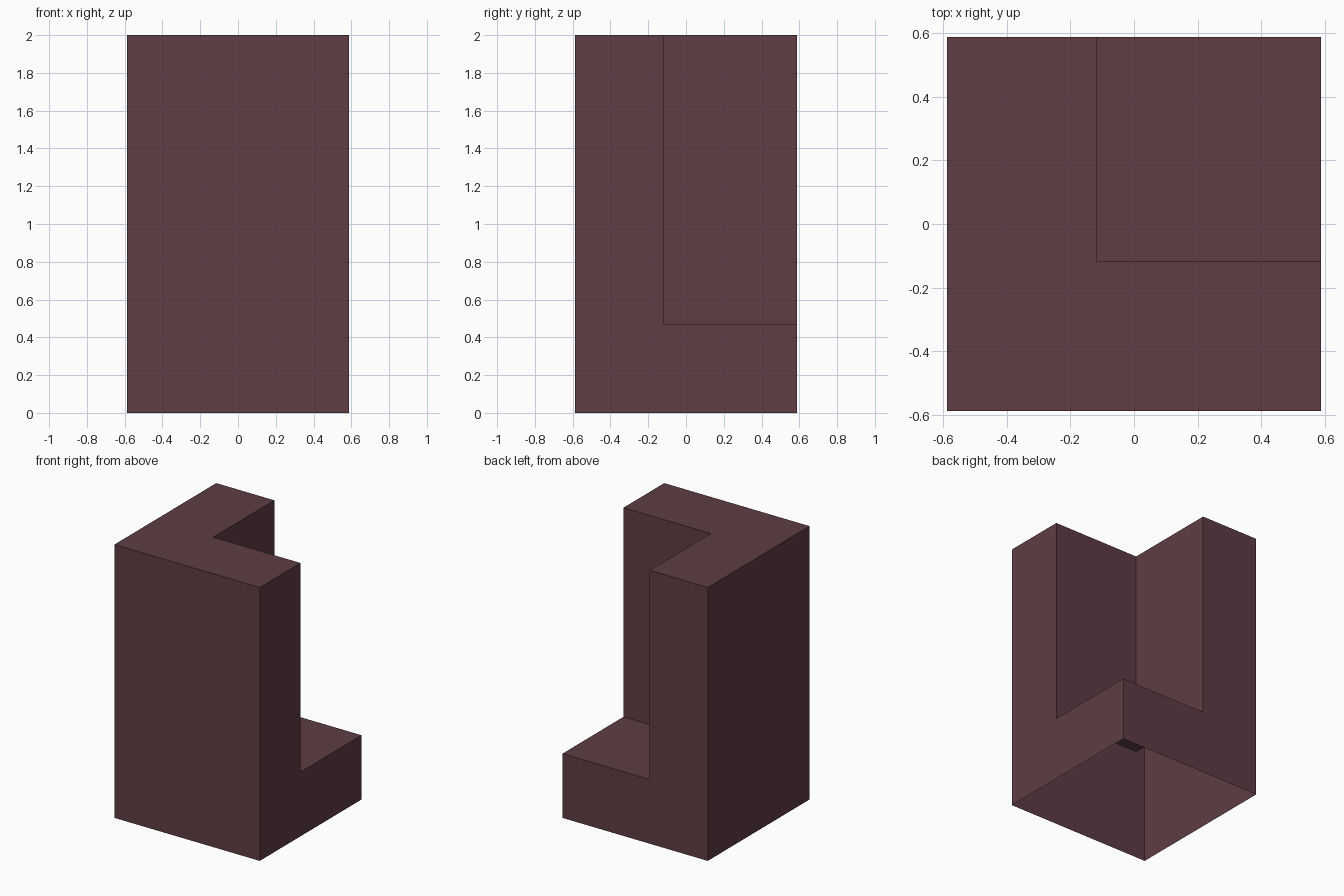
import bpy
import bmesh

cube = bpy.data.objects.get("Cube")
if cube:
    bpy.data.objects.remove(cube, do_unlink=True)

H = 0.588      # half width of the footprint
N = -0.118     # inner corner of the notch
LEDGE = 0.47   # height of the low ledge
TOP = 2.0

# Colour
mat = bpy.data.materials.new("dark_plum")
mat.use_nodes = True
colour = (0.112, 0.0465, 0.056, 1)
mat.diffuse_color = colour
mat.node_tree.nodes["Principled BSDF"].inputs["Base Color"].default_value = colour

bm = bmesh.new()


def face(*points):
    bm.faces.new([bm.verts.new(p) for p in points])


# Front and left-out outer walls, full height
face((-H, -H, 0), (H, -H, 0), (H, -H, TOP), (-H, -H, TOP))
face((-H, H, 0), (-H, -H, 0), (-H, -H, TOP), (-H, H, TOP))

# Stepped walls beside the notch
face((H, -H, 0), (H, H, 0), (H, H, LEDGE), (H, N, LEDGE), (H, N, TOP), (H, -H, TOP))
face((H, H, 0), (-H, H, 0), (-H, H, TOP), (N, H, TOP), (N, H, LEDGE), (H, H, LEDGE))

# L-shaped top and square ledge
face((-H, -H, TOP), (H, -H, TOP), (H, N, TOP), (N, N, TOP), (N, H, TOP), (-H, H, TOP))
face((N, N, LEDGE), (H, N, LEDGE), (H, H, LEDGE), (N, H, LEDGE))

# Inner walls of the notch
face((H, N, LEDGE), (N, N, LEDGE), (N, N, TOP), (H, N, TOP))
face((N, N, LEDGE), (N, H, LEDGE), (N, H, TOP), (N, N, TOP))

# Join the shell, leaving the underside open
bmesh.ops.remove_doubles(bm, verts=bm.verts[:], dist=0.0001)
mesh = bpy.data.meshes.new("notched_corner_block")
bm.to_mesh(mesh)
bm.free()
mesh.materials.append(mat)
block = bpy.data.objects.new("notched_corner_block", mesh)
bpy.context.collection.objects.link(block)
